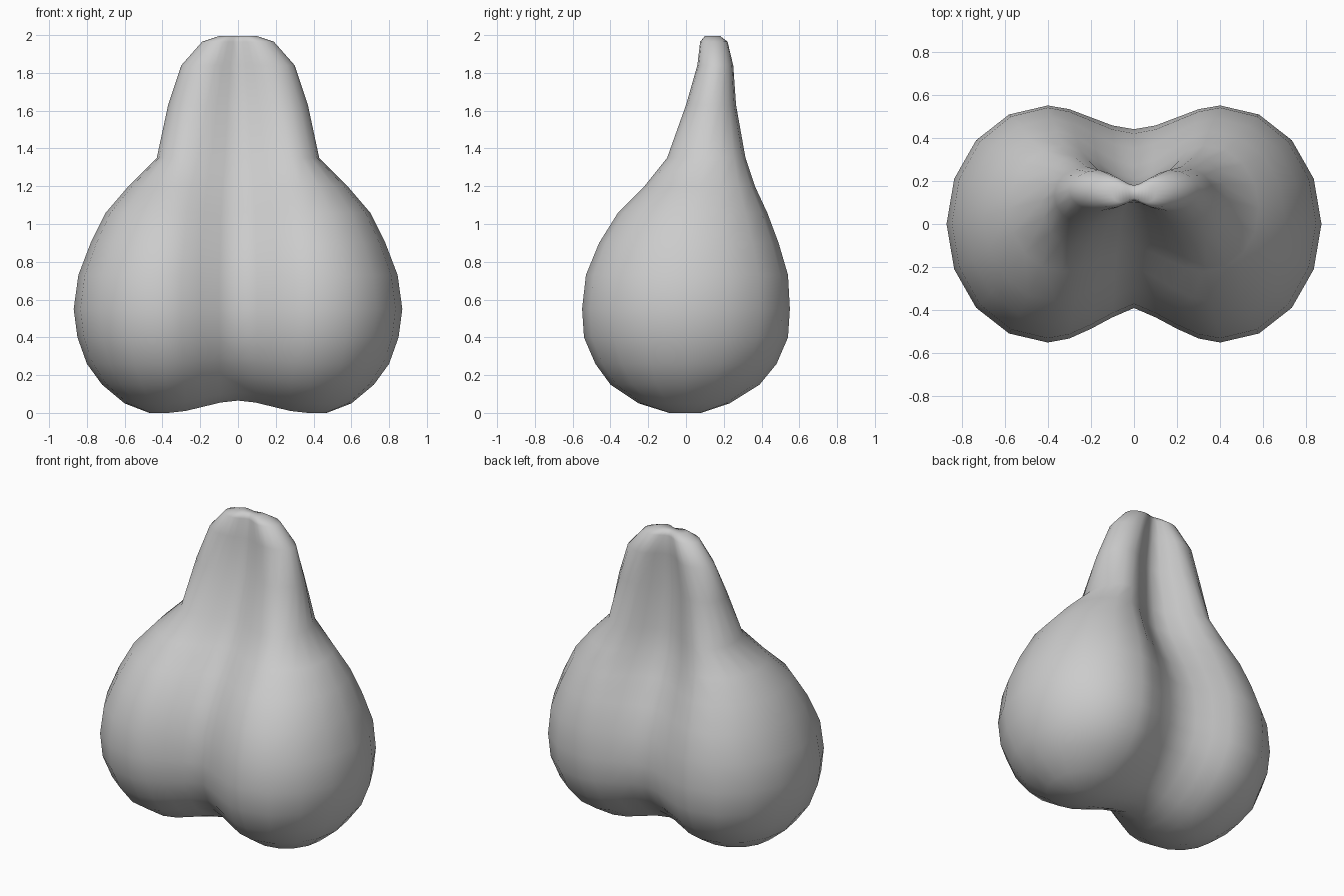
import bpy
import bmesh
import math

cube = bpy.data.objects.get("Cube")
if cube:
    bpy.data.objects.remove(cube, do_unlink=True)

# Cross-sections from base to tip: height, outer x, lobe centre x,
# lobe front y, lobe back y, front groove y, back groove y
SECTIONS = [
    (0, .47, .37, -.09, .08, -.07, .06),
    (.05, .6, .37, -.25, .23, -.16, .17),
    (.15, .72, .38, -.4, .39, -.26, .28),
    (.26, .8, .39, -.48, .48, -.33, .37),
    (.4, .85, .4, -.54, .54, -.38, .43),
    (.55, .87, .4, -.55, .55, -.39, .44),
    (.73, .845, .4, -.53, .54, -.37, .42),
    (.9, .78, .38, -.46, .49, -.3, .35),
    (1.06, .7, .36, -.36, .43, -.2, .27),
    (1.2, .58, .33, -.22, .365, -.1, .21),
    (1.35, .43, .28, -.1, .315, -.02, .18),
    (1.63, .37, .22, 0, .265, .07, .16),
    (1.84, .3, .16, .06, .25, .1, .17),
    (1.965, .19, .1, .075, .22, .11, .18),
    (1.995, .1, .06, .1, .18, .12, .17),
]
INNER = 4    # segments from the groove to the crest of the lobe
OUTER = 4    # segments per outer quarter


def ease(u):
    return u * u * (3 - 2 * u)


def half_ring(z, out, cx, front, back, groove_f, groove_b):
    """Half outline of one level, from front groove round to back groove."""
    mid = (front + back) / 2
    depth = (back - front) / 2
    pts = []
    for i in range(INNER):
        u = i / INNER
        blend = (ease(u) + math.sin(u * math.pi / 2)) / 2
        pts.append((cx * u, groove_f + (front - groove_f) * blend))
    for i in range(2 * OUTER + 1):
        a = math.pi * i / (2 * OUTER)
        pts.append((cx + (out - cx) * math.sin(a), mid - depth * math.cos(a)))
    for i in reversed(range(INNER)):
        u = i / INNER
        pts.append((cx * u, groove_b + (back - groove_b) * ease(u)))
    # Raise the underside between the two lobes
    fade = max(0, 1 - z * 2)
    return [(x, y, z + .065 * fade * (1 - ease(min(1, x / cx))))
            for x, y in pts]


def close_end(bm, ring):
    """Fill a half ring with strips joining its front and back points."""
    n = len(ring) - 1
    for i in range(n // 2):
        corners = [ring[i], ring[i + 1], ring[n - i - 1], ring[n - i]]
        bm.faces.new(list(dict.fromkeys(corners)))


# One lobe, lofted through the sections and closed at both ends
bm = bmesh.new()
rings = [[bm.verts.new(p) for p in half_ring(*s)] for s in SECTIONS]
for low, high in zip(rings, rings[1:]):
    for i in range(len(low) - 1):
        bm.faces.new((low[i], low[i + 1], high[i + 1], high[i]))
close_end(bm, rings[0])
close_end(bm, rings[-1])
bmesh.ops.recalc_face_normals(bm, faces=bm.faces)
for face in bm.faces:
    face.smooth = True
mesh = bpy.data.meshes.new("twin_lobed_body")
bm.to_mesh(mesh)
bm.free()
body = bpy.data.objects.new("twin_lobed_body", mesh)
bpy.context.collection.objects.link(body)

# Second lobe
mirror = body.modifiers.new("second_lobe", 'MIRROR')
mirror.use_clip = True
mirror.merge_threshold = .001

# Plain grey surface
grey = bpy.data.materials.new("plain_grey")
grey.use_nodes = True
colour = (.6, .6, .6, 1)
grey.diffuse_color = colour
grey.node_tree.nodes["Principled BSDF"].inputs["Base Color"].default_value = colour
mesh.materials.append(grey)
